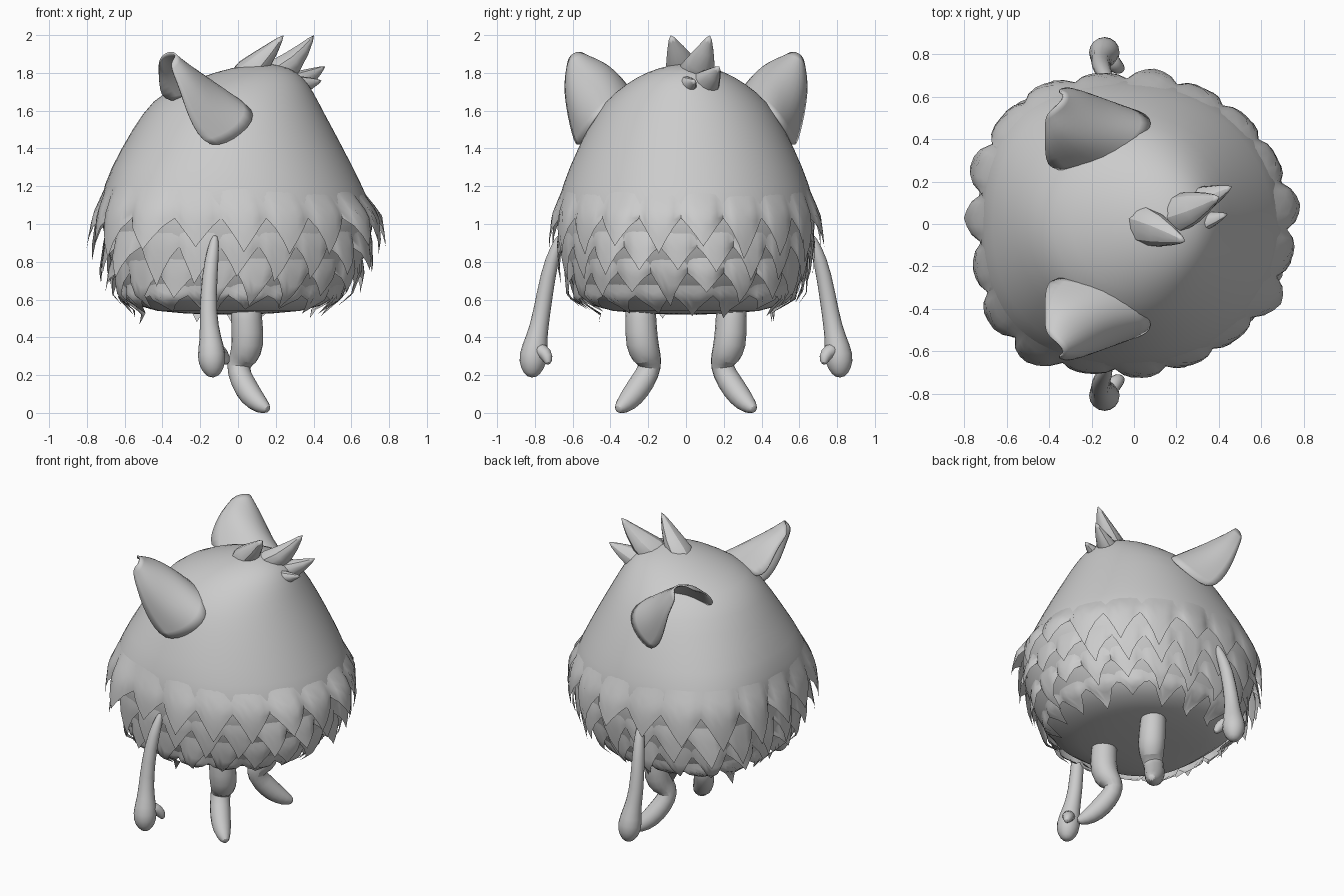
import bpy, math, random
from mathutils import Vector

random.seed(4)
cube = bpy.data.objects.get("Cube")
if cube:
    bpy.data.objects.remove(cube)

grey = bpy.data.materials.new("soft grey")
grey.use_nodes = True
COLOR = (0.6, 0.6, 0.6, 1)
grey.diffuse_color = COLOR
grey.node_tree.nodes["Principled BSDF"].inputs["Base Color"].default_value = COLOR


def build(name, verts, faces, subdiv=0, mirror=False, thick=0, angle=50):
    mesh = bpy.data.meshes.new(name)
    mesh.from_pydata([tuple(v) for v in verts], [], faces)
    mesh.materials.append(grey)
    obj = bpy.data.objects.new(name, mesh)
    bpy.context.collection.objects.link(obj)
    bpy.ops.object.select_all(action='DESELECT')
    obj.select_set(True)
    bpy.context.view_layer.objects.active = obj
    bpy.ops.object.mode_set(mode='EDIT')
    bpy.ops.mesh.select_all(action='SELECT')
    bpy.ops.mesh.normals_make_consistent(inside=False)
    bpy.ops.object.mode_set(mode='OBJECT')
    bpy.ops.object.shade_smooth_by_angle(angle=math.radians(angle))
    if subdiv:
        mod = obj.modifiers.new("subdivision", 'SUBSURF')
        mod.levels = mod.render_levels = subdiv
    if thick:
        mod = obj.modifiers.new("thickness", 'SOLIDIFY')
        mod.thickness = thick
    if mirror:
        mod = obj.modifiers.new("mirror", 'MIRROR')
        mod.use_axis = (False, True, False)
    return obj


def grid_faces(rows, cols, closed):
    last = cols if closed else cols - 1
    return [(r * cols + c, r * cols + (c + 1) % cols,
             (r + 1) * cols + (c + 1) % cols, (r + 1) * cols + c)
            for r in range(rows - 1) for c in range(last)]


def tube(name, path, sides=8, subdiv=1, mirror=False, flat=1):
    """Loft rings along a path of (x, y, z, radius)."""
    pts = [Vector(p[:3]) for p in path]
    verts = []
    for i, p in enumerate(pts):
        d = (pts[min(i + 1, len(pts) - 1)] - pts[max(i - 1, 0)]).normalized()
        u = d.cross(Vector((1, 0, 0))).normalized()
        w = d.cross(u)
        for k in range(sides):
            a = math.tau * k / sides
            verts.append(p + path[i][3] * (u * math.cos(a) + w * math.sin(a) * flat))
    faces = grid_faces(len(pts), sides, True)
    faces += [tuple(range(sides)), tuple(range(len(verts) - sides, len(verts)))]
    return build(name, verts, faces, subdiv, mirror)


# Body rings: height, centre x, half depth x, half width y
RINGS = [(.52, -.05, .03, .03), (.53, -.05, .42, .43), (.6, -.04, .56, .57),
         (.75, -.01, .65, .63), (.9, 0, .70, .675), (1.05, 0, .73, .69),
         (1.2, -.03, .69, .66), (1.4, -.03, .59, .575), (1.6, -.025, .475, .475),
         (1.7, 0, .4, .375), (1.78, .075, .27, .26), (1.83, .12, .15, .14),
         (1.85, .14, .02, .02)]


def ring_point(z, cx, rx, ry, angle):
    """Elliptical section whose rear corners are squared off low down."""
    c, s = math.cos(angle), math.sin(angle)
    low = max(0, min(1, (1.5 - z) / .4))
    square = 1 + .1 * low * math.sin(2 * angle) ** 2 * (c < 0)
    return Vector((cx + rx * c * square, ry * s * square, z))


def surface(z, angle, out):
    """Point off the body; fur stands out more along x than along y."""
    z0 = max(RINGS[1][0], z)
    for a, b in zip(RINGS[1:], RINGS[2:]):
        if z0 <= b[0]:
            t = (z0 - a[0]) / (b[0] - a[0])
            cx, rx, ry = (a[i] + (b[i] - a[i]) * t for i in (1, 2, 3))
            break
    return ring_point(z, cx, rx + out * 1.2, ry + out * .75, angle)


SEG = 40
verts = [ring_point(*ring, math.tau * k / SEG) for ring in RINGS for k in range(SEG)]
build("body", verts, grid_faces(len(RINGS), SEG, True)
      + [tuple(range(SEG)), tuple(range(len(verts) - SEG, len(verts)))], 1)


# Shaggy fur: overlapping rings of pointed, outward curling tufts
def fur_ring(name, top, valley, tip, count, flare):
    sub, levels = 6, 6
    tufts = [(random.uniform(-.05, .05), random.uniform(.7, 1.2)) for _ in range(count)]
    shift = random.random()
    grid = []
    for r in range(levels):
        t = r / (levels - 1)
        for c in range(count * sub):
            n, k = divmod(c, sub)
            drop, puff = tufts[n]
            point = 1 - abs(2 * k / sub - 1)
            low = valley + (tip + drop - valley) * point ** 1.2
            z = top + (low - top) * t
            a = math.tau * (c / sub + shift) / count
            out = -.015 + t * (.012 + flare * puff * point ** .7)
            grid.append(surface(z, a, out))
    build(name, grid, grid_faces(levels, count * sub, True), angle=60)


fur_ring("fur_upper", 1.2, 1.03, .84, 19, .085)
fur_ring("fur_middle", .98, .88, .71, 21, .085)
fur_ring("fur_lower", .84, .74, .59, 20, .085)
fur_ring("fur_hem", .7, .62, .51, 17, .06)

# Cupped ears: base, middle and tip curves, open to the rear and outside
ear = [(-.40, .23, 1.62), (-.1, .28, 1.72), (.12, .46, 1.61), (.04, .54, 1.48), (-.16, .58, 1.37),
       (-.42, .33, 1.76), (-.24, .35, 1.81), (-.08, .46, 1.75), (-.12, .6, 1.61), (-.27, .63, 1.58),
       (-.42, .42, 1.83), (-.35, .43, 1.88), (-.22, .52, 1.84), (-.23, .63, 1.76), (-.31, .65, 1.73),
       (-.42, .50, 1.86), (-.4, .53, 1.9), (-.34, .57, 1.92), (-.32, .62, 1.89), (-.37, .63, 1.85)]
build("ears", ear, grid_faces(4, 5, False), 2, True, .01, 180)

# Arms with mitten hands and thumbs
tube("arms", [(-.12, .66, .95, .015), (-.13, .69, .87, .035), (-.15, .73, .74, .045),
              (-.16, .765, .52, .05), (-.145, .79, .4, .06), (-.14, .81, .3, .088),
              (-.135, .815, .23, .068), (-.13, .815, .185, .025)], mirror=True)
tube("thumbs", [(-.13, .8, .33, .05), (-.1, .755, .33, .045),
                (-.07, .73, .29, .036), (-.055, .73, .255, .012)], mirror=True)

# Bent legs with long feet
tube("legs", [(.04, .24, .62, .088), (.045, .24, .5, .09), (.055, .235, .36, .098),
              (.03, .205, .29, .084), (-.005, .185, .25, .066), (.02, .225, .17, .072),
              (.07, .285, .085, .07), (.125, .335, .035, .05), (.165, .365, .015, .02)],
     mirror=True)


# Broad pointed tufts sweeping out of the crown
def spike(name, base, bend, tip, radius):
    tube(name, [(*base, radius), (*bend, radius * .75), (*tip, .003)], 6, 1, flat=.8)


spike("tuft_first", (-.02, .01, 1.74), (.12, -.03, 1.85), (.25, -.085, 2.01), .14)
spike("tuft_second", (.14, .03, 1.75), (.29, .08, 1.84), (.41, .13, 2.01), .14)
spike("tuft_third", (.2, .06, 1.7), (.34, .12, 1.75), (.47, .18, 1.84), .12)
spike("tuft_small", (.2, -.02, 1.71), (.33, .01, 1.73), (.45, .05, 1.76), .1)
